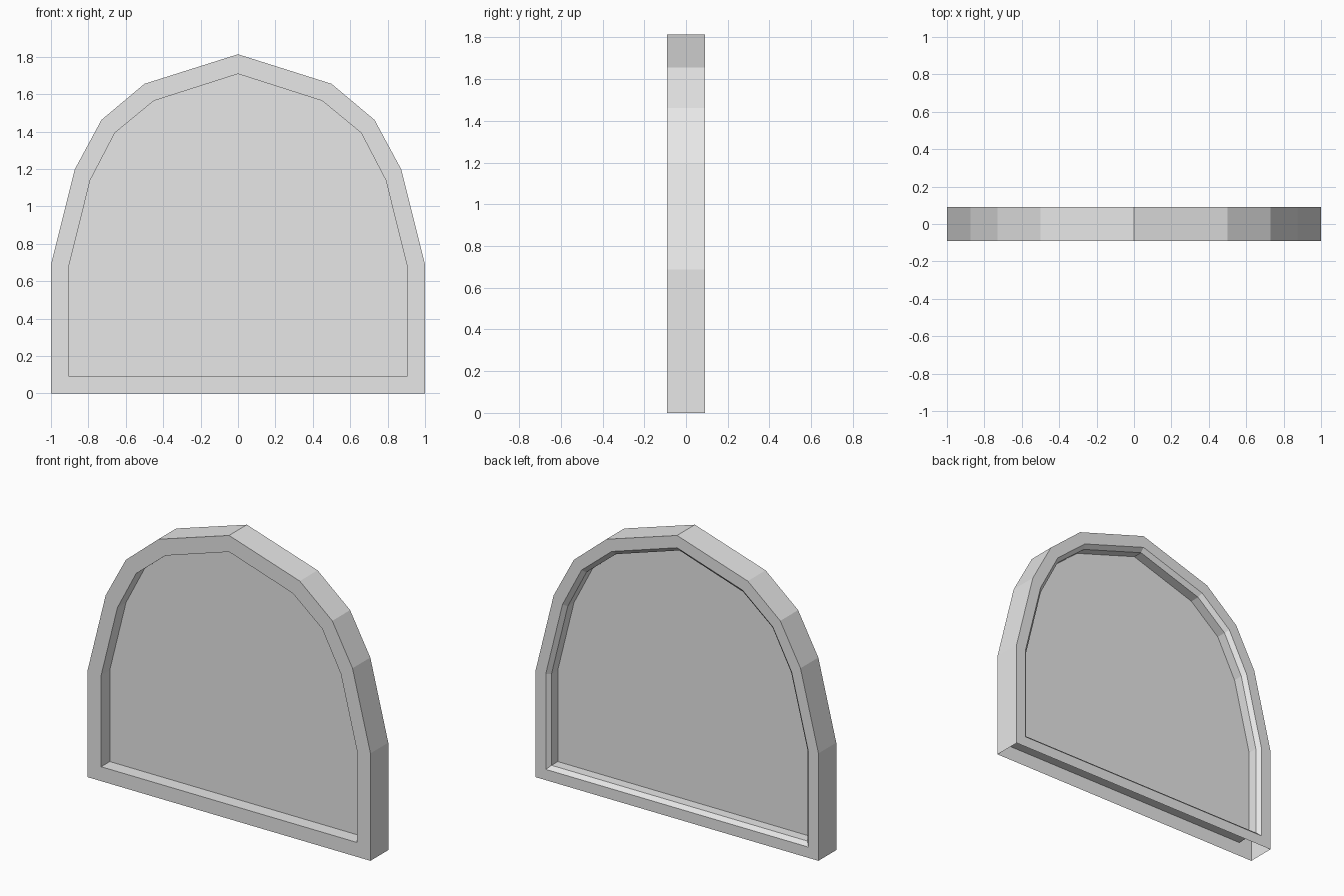
import bpy
import bmesh

cube = bpy.data.objects.get("Cube")
if cube:
    bpy.data.objects.remove(cube, do_unlink=True)

# Right half of the arch, sill to apex: outer outline and inner opening (x, z)
OUTER = [(1, 0), (1, .687), (.873, 1.197), (.73, 1.462), (.5, 1.655), (0, 1.813)]
INNER = [(.905, .092), (.905, .677), (.79, 1.14), (.658, 1.393), (.45, 1.564), (0, 1.708)]
HALF = .09      # half of the frame depth
BEVEL = .024    # chamfer around the back opening
PANE = .003     # half of the pane thickness


def arch(inset, y):
    """Full outline between the outer (0) and inner (1) profile at depth y."""
    half = [(a + (c - a) * inset, y, b + (d - b) * inset)
            for (a, b), (c, d) in zip(OUTER, INNER)]
    return half + [(-x, y, z) for x, y, z in reversed(half[:-1])]


def add_object(name, bm, material):
    mesh = bpy.data.meshes.new(name)
    bm.to_mesh(mesh)
    bm.free()
    mesh.materials.append(material)
    obj = bpy.data.objects.new(name, mesh)
    bpy.context.collection.objects.link(obj)
    return obj


grey = bpy.data.materials.new("plain_grey")
grey.use_nodes = True
colour = (.8, .8, .8, 1)
grey.diffuse_color = colour
grey.node_tree.nodes["Principled BSDF"].inputs["Base Color"].default_value = colour

# Hollow frame: rings swept around its cross-section, open underneath
section = [(1, HALF - BEVEL), (1 - BEVEL / .095, HALF), (0, HALF),
           (0, -HALF), (1, -HALF)]
bm = bmesh.new()
rings = [[bm.verts.new(p) for p in arch(*s)] for s in section]
count = len(rings[0])
for k, a in enumerate(rings):
    b = rings[(k + 1) % len(rings)]
    outer_wall = section[k] == (0, HALF)
    for i in range(count - 1 if outer_wall else count):
        j = (i + 1) % count
        bm.faces.new((a[i], a[j], b[j], b[i]))
add_object("arched_window_frame", bm, grey)

# Thin pane in the middle of the opening
bm = bmesh.new()
bm.faces.new([bm.verts.new(p) for p in arch(1, -PANE)])
bm.faces.new([bm.verts.new(p) for p in reversed(arch(1, PANE))])
add_object("window_pane", bm, grey)
